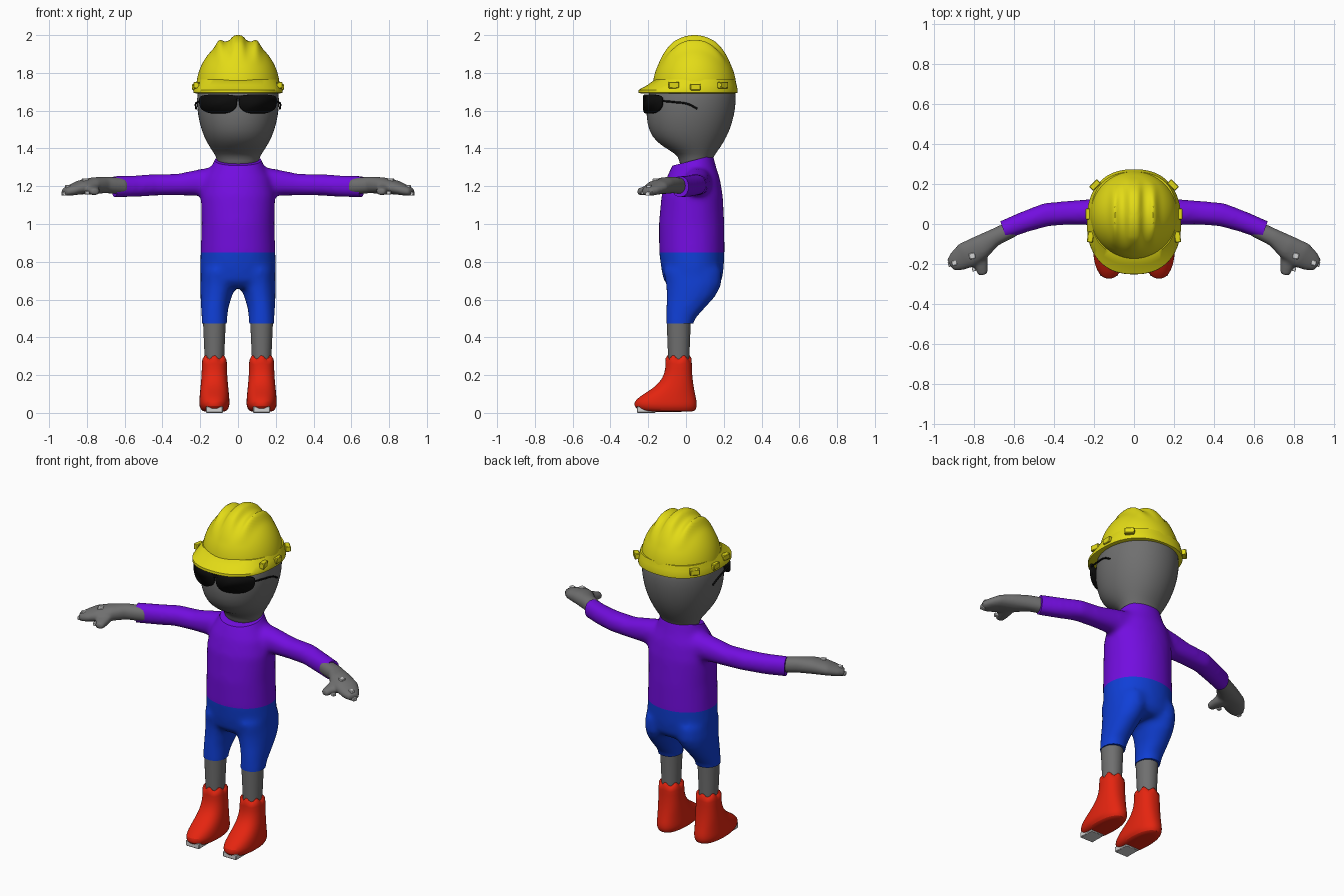
import bpy, bmesh
from math import sin, cos, pi, radians, exp
from mathutils import Vector, Matrix

old = bpy.data.objects.get("Cube")
if old:
    bpy.data.objects.remove(old, do_unlink=True)


def material(name, r, g, b):
    m = bpy.data.materials.new(name)
    m.use_nodes = True
    m.diffuse_color = (r, g, b, 1)
    m.node_tree.nodes["Principled BSDF"].inputs["Base Color"].default_value = (r, g, b, 1)
    return m


SKIN = material("grey_skin", .16, .16, .16)
PURPLE = material("purple_shirt", .17, .004, .74)
BLUE = material("blue_trousers", .005, .05, .68)
RED = material("red_boots", .78, .018, .005)
YELLOW = material("yellow_helmet", .77, .71, .008)
BLACK = material("black_glasses", .004, .004, .004)
WHITE = material("pale_tabs", .65, .65, .65)
made = []


def finish(name, bm, *mats):
    bmesh.ops.recalc_face_normals(bm, faces=bm.faces)
    me = bpy.data.meshes.new(name)
    bm.to_mesh(me)
    bm.free()
    for m in mats:
        me.materials.append(m)
    ob = bpy.data.objects.new(name, me)
    bpy.context.collection.objects.link(ob)
    made.append(ob)
    return ob


def loft(bm, sections, n=32):
    """Skin rings given as (centre, u, v, power) and cap both ends."""
    rings = []
    for c, u, v, p in sections:
        ring = []
        for i in range(n):
            a = 2 * pi * i / n
            x, y = cos(a), sin(a)
            k = (abs(x) ** p + abs(y) ** p) ** (-1 / p)
            ring.append(bm.verts.new(c + u * x * k + v * y * k))
        rings.append(ring)
    for a, b in zip(rings, rings[1:]):
        for i in range(n):
            j = (i + 1) % n
            bm.faces.new((a[i], a[j], b[j], b[i]))
    bm.faces.new(rings[0])
    bm.faces.new(rings[-1])
    return rings


def level(z, cx, hx, y0, y1, p=2.1):
    """Horizontal section from front y0 to back y1."""
    return Vector((cx, (y0 + y1) / 2, z)), Vector((hx, 0, 0)), Vector((0, (y1 - y0) / 2, 0)), p


def limb(s, x, y, z, heading, hw, hh):
    """Upright section facing a heading, mirrored by side s."""
    a = radians(heading)
    return Vector((s * x, y, z)), Vector((-s * sin(a), cos(a), 0)) * hw, Vector((0, 0, hh)), 2.2


def fuse(bm, voxel, rounds):
    """Merge overlapping lofts into one smooth skin."""
    ob = finish("fuse_helper", bm)
    made.remove(ob)
    rm = ob.modifiers.new("Remesh", 'REMESH')
    rm.mode, rm.voxel_size = 'VOXEL', voxel
    sm = ob.modifiers.new("Smooth", 'SMOOTH')
    sm.factor, sm.iterations = .5, rounds
    dg = bpy.context.evaluated_depsgraph_get()
    me = bpy.data.meshes.new_from_object(ob.evaluated_get(dg))
    out = bmesh.new()
    out.from_mesh(me)
    bpy.data.objects.remove(ob, do_unlink=True)
    bpy.data.meshes.remove(me)
    return out


def cut(bm, co, no, trim=True):
    geom = bm.verts[:] + bm.edges[:] + bm.faces[:]
    bmesh.ops.bisect_plane(bm, geom=geom, plane_co=co, plane_no=no, clear_outer=trim)
    if trim:
        bmesh.ops.holes_fill(bm, edges=[e for e in bm.edges if e.is_boundary], sides=0)


def box(name, loc, size, mat, turn=0):
    bm = bmesh.new()
    bmesh.ops.create_cube(bm, size=1, matrix=Matrix.LocRotScale(
        Vector(loc), Matrix.Rotation(radians(turn), 3, 'Z').to_quaternion(), Vector(size)))
    bmesh.ops.bevel(bm, geom=bm.edges[:], offset=min(size) * .12, segments=1, affect='EDGES')
    return finish(name, bm, mat)


# Shirt and trousers, one skin coloured by height
bm = bmesh.new()
loft(bm, [level(*r) for r in (
    (.66, 0, .15, -.08, .16), (.70, 0, .197, -.118, .19), (.77, 0, .201, -.132, .2),
    (.85, 0, .198, -.142, .204), (1.0, 0, .193, -.144, .203), (1.15, 0, .197, -.13, .195),
    (1.24, 0, .178, -.105, .18), (1.30, 0, .14, -.078, .16), (1.38, 0, .11, -.03, .14))])
for s in (1, -1):
    loft(bm, [level(z, s * cx, hx, a, b) for z, cx, hx, a, b in (
        (.44, .125, .068, -.106, .03), (.5, .125, .068, -.106, .05), (.56, .123, .073, -.105, .105),
        (.62, .115, .084, -.103, .158), (.68, .105, .095, -.106, .188), (.76, .1, .095, -.12, .19))])
    loft(bm, [limb(s, *r) for r in (
        (.08, .06, 1.22, 0, .08, .09), (.2, .06, 1.22, 0, .067, .071), (.32, .057, 1.208, 0, .06, .058),
        (.44, .047, 1.207, -10, .06, .057), (.55, .01, 1.2, -20, .053, .058), (.72, -.057, 1.197, -22, .046, .058))])
bm = fuse(bm, .014, 12)
cut(bm, (0, .05, 1.34), (0, -.25, .97))
cut(bm, (0, 0, .472), (0, 0, -1))
for s in (1, -1):
    cut(bm, (s * .65, -.04, 1.2), (s * .94, -.34, 0))
cut(bm, (0, 0, .85), (0, 0, 1), trim=False)
for f in bm.faces:
    f.material_index = int(f.calc_center_median().z < .85)
finish("shirt_and_trousers", bm, PURPLE, BLUE)

# Head and neck
bm = bmesh.new()
loft(bm, [level(*r) for r in (
    (1.28, 0, .1, -.03, .13), (1.34, 0, .11, -.035, .138), (1.37, 0, .124, -.05, .155),
    (1.41, 0, .152, -.125, .185), (1.46, 0, .18, -.182, .215), (1.53, 0, .204, -.208, .245),
    (1.62, 0, .22, -.212, .264), (1.70, 0, .217, -.2, .266), (1.80, 0, .19, -.15, .24))])
finish("head", bm, SKIN).modifiers.new("Subdivision", 'SUBSURF').levels = 1

# Helmet dome with three raised ridges
bm = bmesh.new()
bmesh.ops.create_uvsphere(bm, u_segments=96, v_segments=64, radius=1)
bmesh.ops.delete(bm, geom=[v for v in bm.verts if v.co.z < -.01], context='VERTS')
for v in bm.verts:
    x, y, z = v.co
    fade = min(1, max(0, (z - .5) / .35))
    ridge = .024 * exp(-(x / .17) ** 4) + .026 * exp(-((abs(x) - .45) / .1) ** 2)
    v.co = (.222 * x, .045 + .222 * y, 1.71 + .266 * z + ridge * fade)
finish("helmet_dome", bm, YELLOW)

# Helmet brim with a longer front
bm = bmesh.new()
loft(bm, [level(*r, 2.35) for r in (
    (1.692, 0, .225, -.24, .262), (1.695, 0, .236, -.252, .273), (1.71, 0, .236, -.251, .274),
    (1.735, 0, .227, -.205, .268), (1.765, 0, .214, -.165, .261))], 64)
finish("helmet_brim", bm, YELLOW)

# Paired parts
for s, side in ((1, "left"), (-1, "right")):
    for place, x, y, z, turn in (("front", .218, -.065, 1.735, 8), ("middle", .228, .05, 1.725, 0),
                                 ("rear", .195, .195, 1.735, 45)):
        box(f"{side}_{place}_clip", (s * x, y, z), (.03, .055, .034), YELLOW, s * turn)

    # Lens: flat top, round bottom, wrapped around the face
    bm = bmesh.new()
    bmesh.ops.create_circle(bm, cap_ends=True, segments=40, radius=.5)
    for i in range(4):
        bmesh.ops.inset_region(bm, faces=[max(bm.faces, key=lambda f: len(f.verts))], thickness=.1)
    for v in bm.verts:
        r = v.co.length * 2 or 1
        x, z = v.co.x * 2 / r, v.co.y * 2 / r
        p = 4 if z > 0 else 2.6
        k = r * (abs(x) ** p + abs(z) ** p) ** (-1 / p)
        x = s * (.105 + .098 * x * k)
        v.co = (x, -.222 + 2.3 * x * x, 1.65 + z * k * (.035 if z > 0 else .066))
    lens = finish(f"{side}_lens", bm, BLACK)
    thick = lens.modifiers.new("Solidify", 'SOLIDIFY')
    thick.thickness, thick.offset = .014, 0

    # Temple arm of the glasses
    cu = bpy.data.curves.new(f"{side}_temple", 'CURVE')
    cu.dimensions, cu.bevel_depth, cu.bevel_resolution = '3D', .005, 2
    sp = cu.splines.new('BEZIER')
    path = ((.198, -.135, 1.652), (.213, -.06, 1.645), (.224, .01, 1.635), (.222, .06, 1.61))
    sp.bezier_points.add(len(path) - 1)
    for bp, (x, y, z) in zip(sp.bezier_points, path):
        bp.co = (s * x, y, z)
        bp.handle_left_type = bp.handle_right_type = 'AUTO'
    cu.materials.append(BLACK)
    bpy.context.collection.objects.link(bpy.data.objects.new(f"{side}_temple", cu))

    # Mitten hand with thumb
    bm = bmesh.new()
    loft(bm, [limb(s, *r) for r in (
        (.60, -.02, 1.2, -25, .042, .044), (.70, -.068, 1.207, -28, .044, .044),
        (.77, -.118, 1.203, -32, .062, .044), (.84, -.157, 1.193, -32, .068, .037),
        (.89, -.188, 1.178, -32, .052, .028), (.92, -.207, 1.17, -32, .032, .02))])
    loft(bm, [limb(s, *r) for r in (
        (.79, -.13, 1.195, -105, .045, .035), (.77, -.19, 1.182, -105, .04, .028),
        (.755, -.255, 1.17, -105, .024, .018))])
    finish(f"{side}_hand", fuse(bm, .009, 6), SKIN)

    # Small tabs on the hand
    for i, (x, y, z, w) in enumerate(((.81, -.16, 1.228, .03), (.90, -.195, 1.195, .026),
                                      (.918, -.2, 1.16, .026), (.80, -.225, 1.165, .022))):
        box(f"{side}_hand_tab_{i + 1}", (s * x, y, z), (w, w, w * .8), WHITE, -s * 15)

    # Shin
    bm = bmesh.new()
    loft(bm, [level(z, s * .125, h, a, b) for z, h, a, b in (
        (.2, .05, -.09, .015), (.3, .052, -.095, .018), (.48, .06, -.102, .025))])
    finish(f"{side}_shin", bm, SKIN)

    # Boot with a scalloped top edge
    bm = bmesh.new()
    rings = loft(bm, [level(z, s * .125, h, a, b, 2.3) for z, h, a, b in (
        (.005, .05, -.22, .03), (.012, .068, -.25, .05), (.035, .08, -.275, .058), (.06, .08, -.275, .057),
        (.09, .078, -.24, .05), (.12, .075, -.19, .044), (.16, .071, -.138, .037),
        (.21, .067, -.112, .032), (.26, .066, -.107, .03), (.305, .068, -.112, .032))], 48)
    for i, v in enumerate(rings[-1]):
        v.co.z -= .02 * cos(6 * 2 * pi * i / 48)
    finish(f"{side}_boot", bm, RED).modifiers.new("Subdivision", 'SUBSURF').levels = 1
    box(f"{side}_toe_tab", (s * .125, -.21, .017), (.09, .1, .034), WHITE)

# Bridge of the glasses
box("glasses_bridge", (0, -.22, 1.67), (.04, .014, .022), BLACK)

# Smooth shading with sharp edges kept
bpy.ops.object.select_all(action='DESELECT')
for ob in made:
    ob.select_set(True)
    for mod in ob.modifiers:
        if mod.type == 'SUBSURF':
            mod.render_levels = 1
bpy.context.view_layer.objects.active = made[0]
bpy.ops.object.shade_smooth_by_angle(angle=radians(40))
